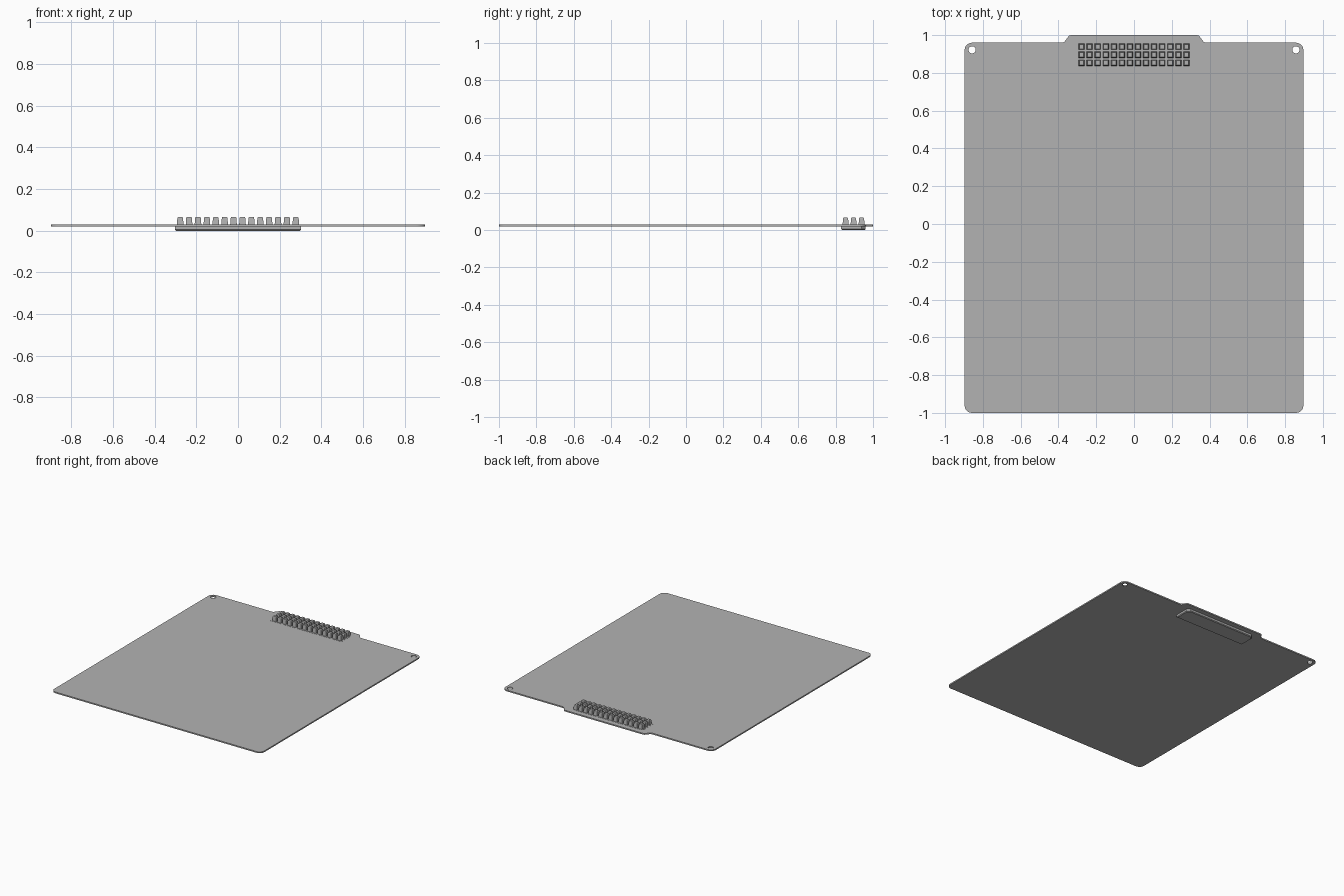
import bpy, bmesh, math
from mathutils import Matrix, Vector

if "Cube" in bpy.data.objects:
    bpy.data.objects.remove(bpy.data.objects["Cube"])

GREY = (0.45, 0.45, 0.45, 1)
mat = bpy.data.materials.new("plain_grey")
mat.use_nodes = True
mat.diffuse_color = GREY
mat.node_tree.nodes["Principled BSDF"].inputs["Base Color"].default_value = GREY


def arc(cx, cy, r, start, end, steps=6):
    """Points along an arc, angles in degrees."""
    return [(cx + r * math.cos(math.radians(start + (end - start) * i / steps)),
             cy + r * math.sin(math.radians(start + (end - start) * i / steps)))
            for i in range(steps + 1)]


def finish(name, bm):
    bmesh.ops.recalc_face_normals(bm, faces=bm.faces)
    mesh = bpy.data.meshes.new(name)
    bm.to_mesh(mesh)
    bm.free()
    mesh.materials.append(mat)
    ob = bpy.data.objects.new(name, mesh)
    bpy.context.collection.objects.link(ob)
    return ob


def prism(bm, loops, z0, z1):
    """Extrude an outline with optional holes from z0 to z1."""
    edges = []
    for pts in loops:
        vs = [bm.verts.new((x, y, z0)) for x, y in pts]
        edges += [bm.edges.new((vs[i - 1], vs[i])) for i in range(len(vs))]
    bmesh.ops.triangle_fill(bm, edges=edges, use_beauty=True)
    top = bmesh.ops.extrude_face_region(bm, geom=bm.faces[:], use_keep_orig=True)
    verts = [g for g in top["geom"] if isinstance(g, bmesh.types.BMVert)]
    bmesh.ops.translate(bm, verts=verts, vec=(0, 0, z1 - z0))


def loft(bm, rings):
    """Closed solid through a stack of rings of equal length."""
    rows = [[bm.verts.new(p) for p in ring] for ring in rings]
    bm.faces.new(rows[0][::-1])
    bm.faces.new(rows[-1])
    for a, b in zip(rows, rows[1:]):
        for i in range(len(a)):
            bm.faces.new((a[i - 1], a[i], b[i], b[i - 1]))


# Sheet: rounded corners, raised tab with softened shoulders, two corner holes
W, BACK, R = 0.897, 0.96, 0.04
half = (arc(W - R, -1 + R, R, -90, 0) + arc(W - R, BACK - R, R, 0, 90)
        + arc(0.382, BACK + 0.02, 0.02, 270, 210, 4)
        + arc(0.332, 0.98, 0.02, 30, 90, 4))
outline = half + [(-x, y) for x, y in reversed(half)]
holes = [arc(s * 0.857, 0.922, 0.019, 0, 345, 23) for s in (-1, 1)]
bm = bmesh.new()
prism(bm, [outline] + holes, 0.02, 0.03)
finish("sheet", bm)


# Connector base: block with cut rear corners and a bevelled underside
def base_ring(inset, z):
    x, y0, y1, c = 0.303 - inset, 0.83 + inset, 0.961 - inset, 0.022
    return [(-x, y0, z), (x, y0, z), (x, y1 - c, z),
            (x - c, y1, z), (c - x, y1, z), (-x, y1 - c, z)]


bm = bmesh.new()
loft(bm, [base_ring(0.005, 0), base_ring(0, 0.005), base_ring(0, 0.031)])
finish("connector_base", bm)

# Pegs: three rows of tapered square pins with bevelled tops
COLS, PITCH = 14, 0.0427
bm = bmesh.new()
for row in range(3):
    for col in range(COLS):
        cx, cy = (col - (COLS - 1) / 2) * PITCH, 0.896 + (row - 1) * PITCH
        loft(bm, [[(cx + h * sx, cy + h * sy, z)
                   for sx, sy in ((-1, -1), (1, -1), (1, 1), (-1, 1))]
                  for h, z in ((0.016, 0.03), (0.0135, 0.062), (0.011, 0.066))])
finish("connector_pegs", bm)
